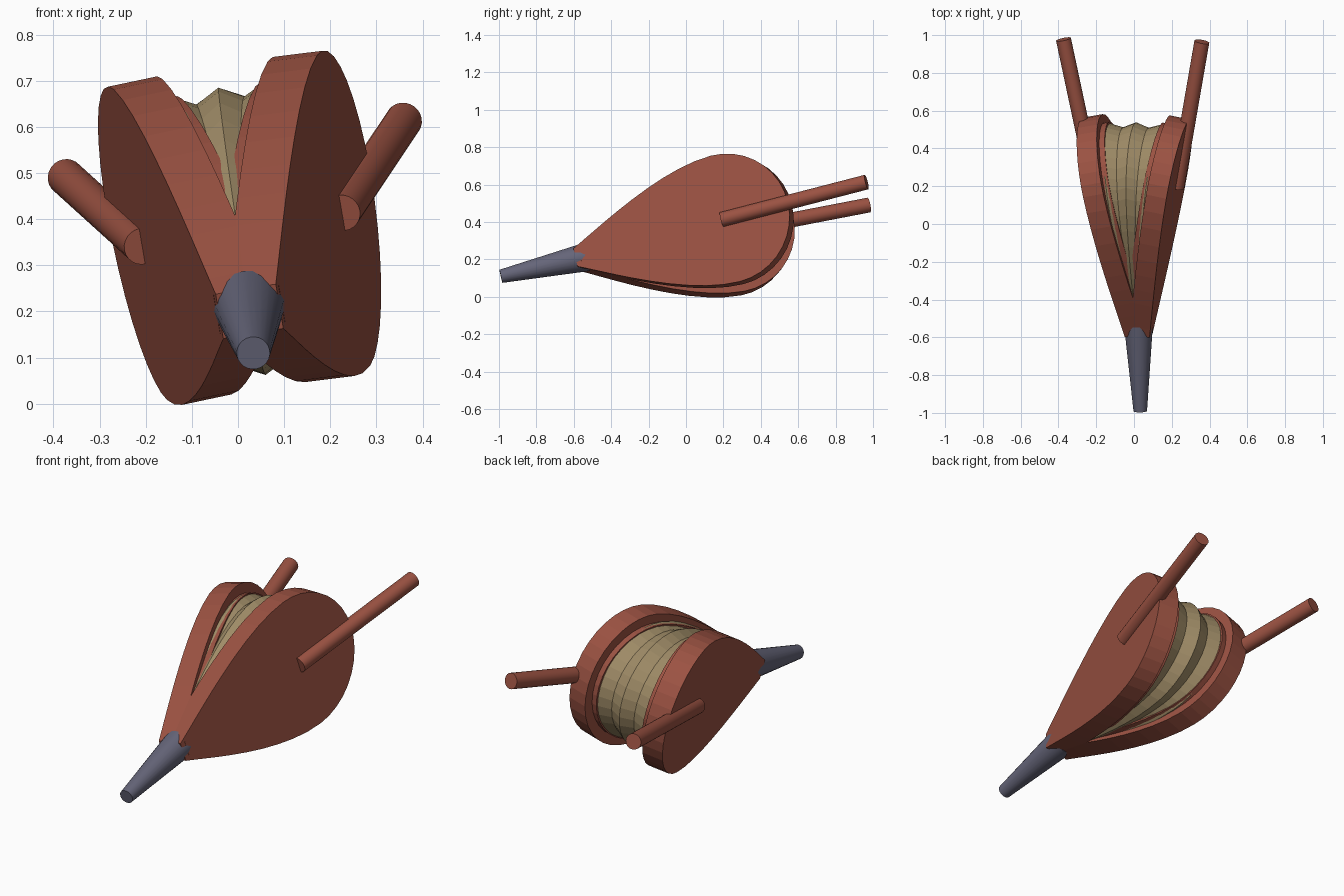
import bpy, bmesh, math
from mathutils import Matrix, Vector

if "Cube" in bpy.data.objects:
    bpy.data.objects.remove(bpy.data.objects["Cube"])

def material(name, rgb):
    m = bpy.data.materials.new(name)
    m.diffuse_color = (*rgb, 1)
    m.use_nodes = True
    m.node_tree.nodes["Principled BSDF"].inputs["Base Color"].default_value = m.diffuse_color
    return m

RED = material("red_wood", (0.33, 0.085, 0.055))
TAN = material("tan_leather", (0.36, 0.27, 0.14))
GREY = material("grey_metal", (0.13, 0.13, 0.19))

# Tilted frame of the whole bellows: width, length, height, with origin at the hinge
V = Vector((-0.02, 0.975, 0.22)).normalized()
U = Vector((0.985, -0.017, 0.165))
U = (U - V * U.dot(V)).normalized()
W = U.cross(V)
FRAME = Matrix.Translation((0.025, -0.59, 0.2)) @ Matrix((U, V, W)).transposed().to_4x4()
OPEN = math.radians(10.8)

def outline(inset=0.0):
    """Teardrop: curved flanks running into a half circle, as (length, height)."""
    p = [(0, 0.05), (0.15, 0.12), (0.55, 0.35), (0.84, 0.35)]
    half = []
    for i in range(10):
        t = i / 10
        c = [(1 - t) ** 3, 3 * t * (1 - t) ** 2, 3 * t * t * (1 - t), t ** 3]
        half.append([sum(k * q[j] for k, q in zip(c, p)) for j in (0, 1)])
    for i in range(9):
        a = math.pi / 2 * (1 - i / 9)
        half.append([0.84 + 0.35 * math.cos(a), 0.35 * math.sin(a)])
    pts = half + [[1.19, 0]] + [[x, -y] for x, y in reversed(half)]
    return [(x * (1 - inset / 1.19), y * (1 - inset / 0.35)) for x, y in pts]

def loft(name, rings, mat, matrix, smooth=False):
    bm = bmesh.new()
    rows = [[bm.verts.new(co) for co in r] for r in rings]
    n = len(rows[0])
    for a, b in zip(rows, rows[1:]):
        for i in range(n):
            bm.faces.new((a[i], a[(i + 1) % n], b[(i + 1) % n], b[i]))
    bm.faces.new(rows[0])
    bm.faces.new(rows[-1])
    bmesh.ops.recalc_face_normals(bm, faces=bm.faces)
    me = bpy.data.meshes.new(name)
    bm.to_mesh(me)
    bm.free()
    me.materials.append(mat)
    ob = bpy.data.objects.new(name, me)
    bpy.context.collection.objects.link(ob)
    ob.matrix_world = matrix
    if smooth:
        bpy.ops.object.select_all(action='DESELECT')
        ob.select_set(True)
        bpy.context.view_layer.objects.active = ob
        bpy.ops.object.shade_smooth_by_angle(angle=math.radians(35))
    return ob

def circle(y, r, n=24):
    return [(r * math.cos(2 * math.pi * i / n), y, r * math.sin(2 * math.pi * i / n)) for i in range(n)]

# Boards, inner plates and handles on both sides
for s, side in ((-1, "left"), (1, "right")):
    m = FRAME @ Matrix.Translation((s * 0.066, 0, 0)) @ Matrix.Rotation(-s * OPEN, 4, 'Z')
    slab = lambda d0, d1, inset: [[(-s * d, a, b) for a, b in outline(inset)] for d in (d0, d1)]
    loft(side + "_board", slab(0, 0.11, 0), RED, m)
    loft(side + "_inner_plate", slab(0.10, 0.14, 0.045), RED, m)
    loft(side + "_handle", [circle(0.82, 0.04), circle(1.63, 0.04)], RED, m, True)

# Folded leather, fanned about the hinge
rings = []
for i in range(-3, 4):
    t = math.radians(3.5 * i)
    inset = 0.04 if i % 2 == 0 else 0.065
    rings.append([(a * math.sin(t), a * math.cos(t), b) for a, b in outline(inset)])
loft("leather_folds", rings, TAN, FRAME)

# Tapered nozzle
loft("nozzle", [circle(-0.41, 0.036), circle(0.06, 0.077)], GREY, FRAME, True)
